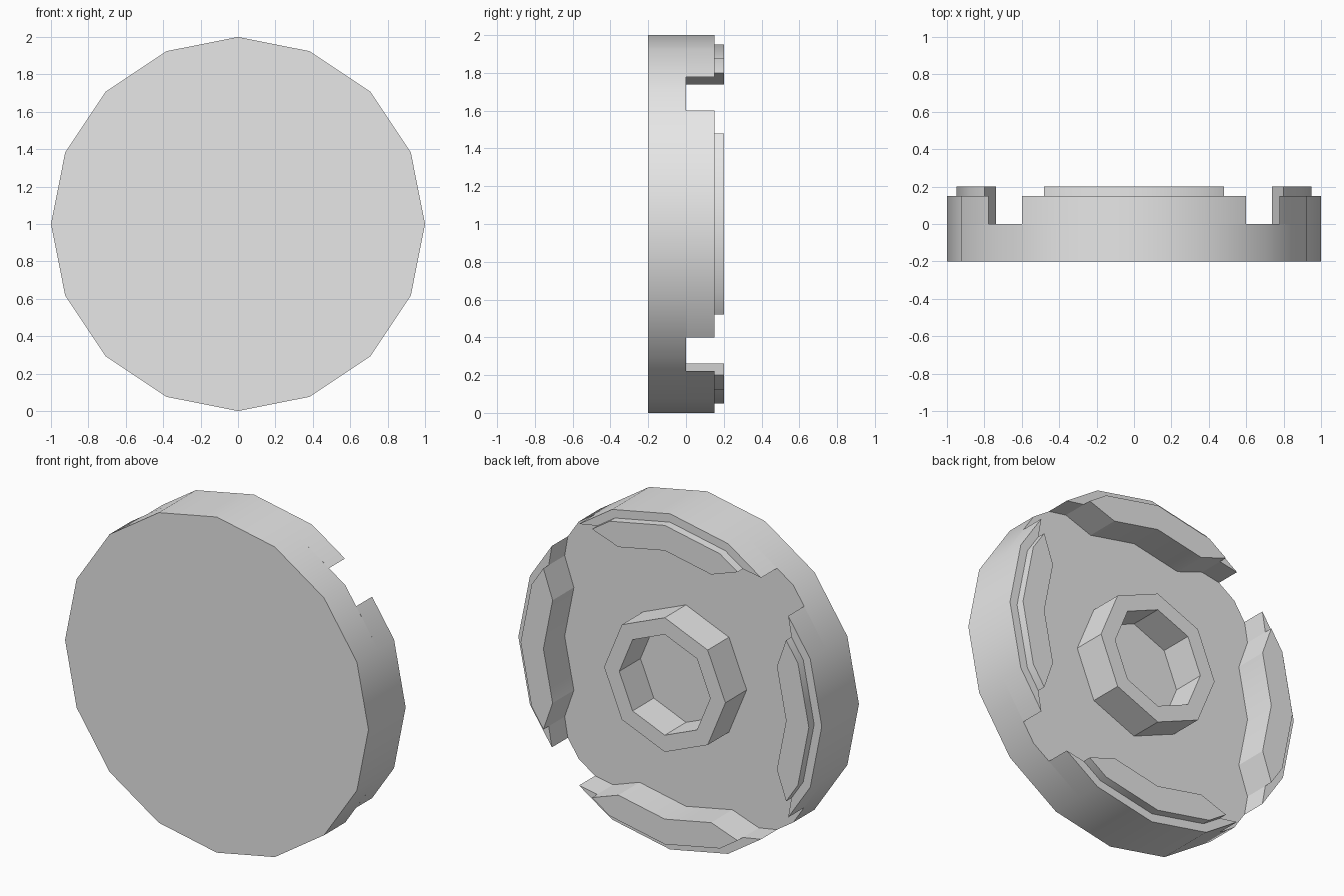
import bpy, bmesh
from math import sin, cos, radians, tau
from mathutils import Matrix

if "Cube" in bpy.data.objects:
    bpy.data.objects.remove(bpy.data.objects["Cube"])

grey = bpy.data.materials.new("plain grey")
grey.use_nodes = True
grey.diffuse_color = (0.8, 0.8, 0.8, 1)
grey.node_tree.nodes["Principled BSDF"].inputs["Base Color"].default_value = (0.8, 0.8, 0.8, 1)


def finish(name, bm, turn=0):
    """Turn the part about the y axis, lift it to the disc centre and shade it."""
    bmesh.ops.rotate(bm, verts=bm.verts, matrix=Matrix.Rotation(radians(turn), 3, 'Y'))
    bmesh.ops.translate(bm, verts=bm.verts, vec=(0, 0, 1))
    bmesh.ops.recalc_face_normals(bm, faces=bm.faces)
    mesh = bpy.data.meshes.new(name)
    bm.to_mesh(mesh)
    bm.free()
    mesh.materials.append(grey)
    obj = bpy.data.objects.new(name, mesh)
    bpy.context.collection.objects.link(obj)
    bpy.ops.object.select_all(action='DESELECT')
    obj.select_set(True)
    bpy.context.view_layer.objects.active = obj
    bpy.ops.object.shade_smooth_by_angle(angle=radians(28))


def prism(name, outline, y0, y1, turn=0):
    """Extrude an (x, z) outline from y0 to y1."""
    bm = bmesh.new()
    face = bm.faces.new([bm.verts.new((x, y0, z)) for x, z in outline])
    ext = bmesh.ops.extrude_face_region(bm, geom=[face], use_keep_orig=True)
    moved = [v for v in ext["geom"] if isinstance(v, bmesh.types.BMVert)]
    bmesh.ops.translate(bm, verts=moved, vec=(0, y1 - y0, 0))
    finish(name, bm, turn)


def ring(name, profile, sides):
    """Revolve a closed (radius, y) profile about the y axis."""
    bm = bmesh.new()
    loops = [[bm.verts.new((r * sin(tau * i / sides), y, r * cos(tau * i / sides)))
              for r, y in profile] for i in range(sides)]
    n = len(profile)
    for i in range(sides):
        a, b = loops[i], loops[(i + 1) % sides]
        for j in range(n):
            k = (j + 1) % n
            bm.faces.new((a[j], a[k], b[k], b[j]))
    finish(name, bm)


def polar(radius, step):
    """Corner of a sixteen-sided circle, counted from the top."""
    return radius * sin(tau * step / 16), radius * cos(tau * step / 16)


def mirrored(half):
    """Close a right-hand half outline whose ends lie on x = 0."""
    return half + [(-x, z) for x, z in reversed(half[1:-1])]


# Base disc and octagonal hub with a recessed centre
prism("base_disc", [polar(1, i) for i in range(16)], -0.2, 0)
ring("hub", [(0.4, 0), (0.4, 0.2), (0.3, 0.2), (0.3, 0)], 8)

# Four rim segments, each with a raised inner plate
inner = [polar(0.8, 0), polar(0.8, 1), (0.48, 0.8)]
rim = mirrored(inner + [(0.6, 0.779), polar(1, 1), polar(1, 0)])
plate = mirrored(inner + [polar(0.95, 1), polar(0.95, 0)])
for side, turn in (("top", 0), ("left", 90), ("bottom", 180), ("right", 270)):
    prism(side + "_rim_segment", rim, 0, 0.15, turn)
    prism(side + "_raised_plate", plate, 0.15, 0.2, turn)
